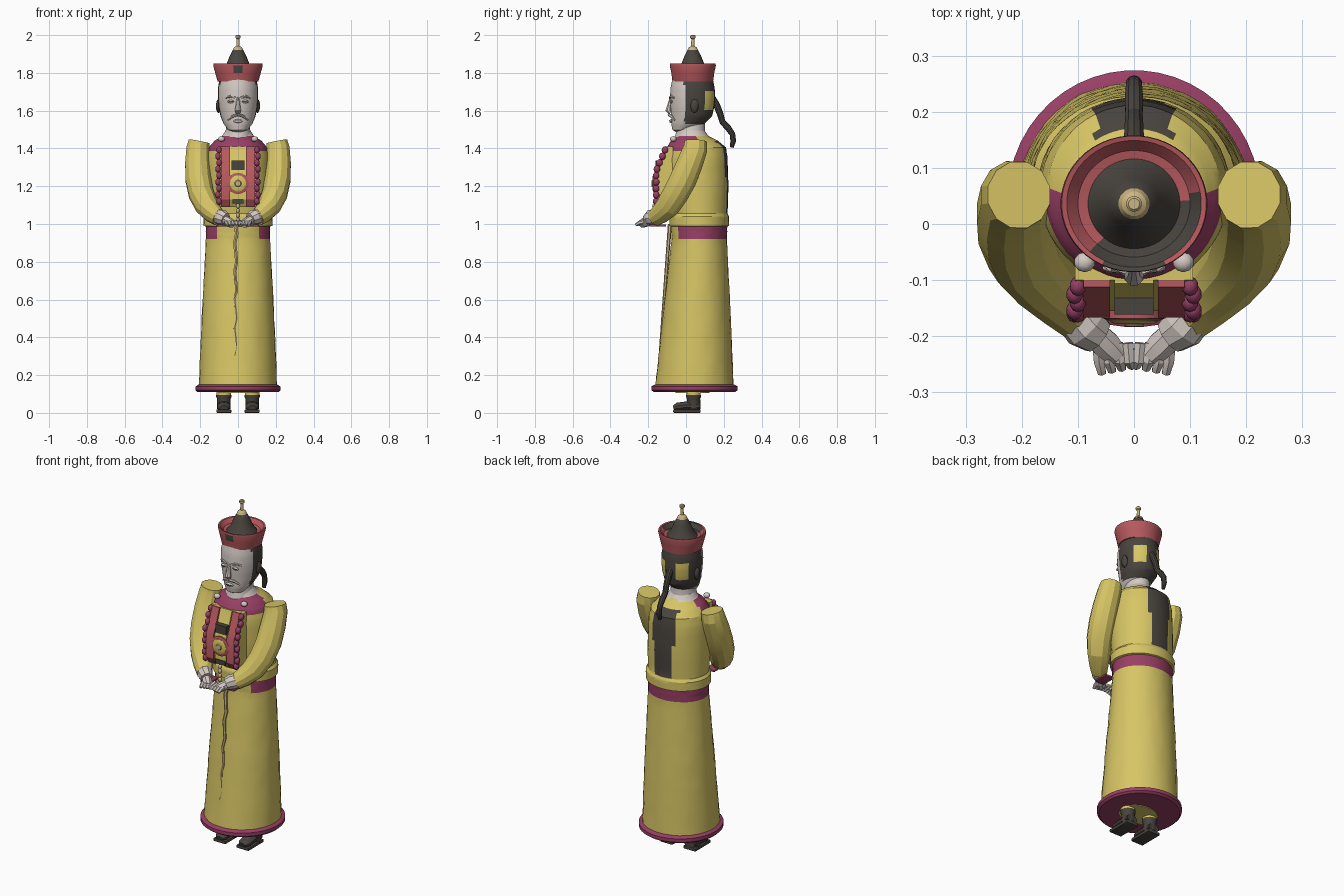
import bpy, bmesh, math, random
from mathutils import Vector, Matrix

random.seed(4)
if "Cube" in bpy.data.objects:
    bpy.data.objects.remove(bpy.data.objects["Cube"])


def material(name, rgb):
    m = bpy.data.materials.new(name)
    m.use_nodes = True
    m.diffuse_color = (*rgb, 1)
    m.node_tree.nodes["Principled BSDF"].inputs["Base Color"].default_value = (*rgb, 1)
    return m


YELLOW = material("yellow silk", (0.68, 0.56, 0.13))
MAGENTA = material("magenta trim", (0.32, 0.05, 0.13))
RED = material("red felt", (0.47, 0.10, 0.11))
DARK = material("dark brown", (0.065, 0.057, 0.048))
SKIN = material("pale skin", (0.66, 0.59, 0.55))
TAN = material("tan brass", (0.60, 0.46, 0.22))


def finish(name, bm, mats, rule=None, angle=30):
    """Turn a bmesh into a named object; rule maps a face centre to a slot."""
    bmesh.ops.recalc_face_normals(bm, faces=bm.faces[:])
    if rule:
        for f in bm.faces:
            f.material_index = rule(f.calc_center_median())
    me = bpy.data.meshes.new(name)
    bm.to_mesh(me)
    bm.free()
    for m in mats:
        me.materials.append(m)
    ob = bpy.data.objects.new(name, me)
    bpy.context.collection.objects.link(ob)
    bpy.ops.object.select_all(action="DESELECT")
    ob.select_set(True)
    bpy.context.view_layer.objects.active = ob
    bpy.ops.object.shade_smooth_by_angle(angle=math.radians(angle))
    return ob


def skin_rings(bm, rings):
    """Bridge consecutive rings of points and cap both ends."""
    rows = [[bm.verts.new(p) for p in ring] for ring in rings]
    n = len(rows[0])
    for a, b in zip(rows, rows[1:]):
        for i in range(n):
            j = (i + 1) % n
            bm.faces.new((a[i], a[j], b[j], b[i]))
    bm.faces.new(rows[0][::-1])
    bm.faces.new(rows[-1])


def loft(name, rings, mats, rule=None, n=48, steps=1, jitter=0.0, x=0.0):
    """Stack ellipses given as (z, centre y, radius x, radius y)."""
    full = []
    for a, b in zip(rings, rings[1:]):
        full += [[p + (q - p) * k / steps for p, q in zip(a, b)] for k in range(steps)]
    full.append(rings[-1])
    bm = bmesh.new()
    rows = []
    for z, cy, rx, ry in full:
        row = []
        for i in range(n):
            t = math.tau * (i + 0.5) / n
            k = 1 + random.uniform(-jitter, jitter)
            row.append((x + rx * k * math.cos(t), cy + ry * k * math.sin(t), z))
        rows.append(row)
    skin_rings(bm, rows)
    return finish(name, bm, mats, rule)


def tube(name, points, mat, n=10, flat=1.0, ref=(1, 0, 0), angle=30):
    """Sweep a circle along (x, y, z, radius) points."""
    bm = bmesh.new()
    rows = []
    for i, p in enumerate(points):
        a, b = points[max(i - 1, 0)], points[min(i + 1, len(points) - 1)]
        d = (Vector(b[:3]) - Vector(a[:3])).normalized()
        u = Vector(ref)
        u = (u - d * u.dot(d)).normalized()
        v = d.cross(u)
        rows.append([Vector(p[:3]) + p[3] * (u * math.cos(math.tau * (k + .5) / n)
                     + v * flat * math.sin(math.tau * (k + .5) / n)) for k in range(n)])
    skin_rings(bm, rows)
    return finish(name, bm, [mat], angle=angle)


def ball(name, at, size, mat):
    bm = bmesh.new()
    bmesh.ops.create_icosphere(bm, subdivisions=2, radius=1,
                               matrix=Matrix.Translation(at) @ Matrix.Diagonal((*size, 1)))
    return finish(name, bm, [mat])


def box(name, at, size, mat, bevel=0.0):
    bm = bmesh.new()
    bmesh.ops.create_cube(bm, size=1, matrix=Matrix.Translation(at) @ Matrix.Diagonal((*size, 1)))
    if bevel:
        bmesh.ops.bevel(bm, geom=bm.edges[:], offset=bevel, segments=2, affect="EDGES", profile=0.5)
    return finish(name, bm, [mat])


def strip(name, x0, x1, lift, mat):
    """Vertical chest strip following the front profile."""
    profile = [(-.07, 1.41), (-.10, 1.41), (-.135, 1.31), (-.155, 1.27),
               (-.155, 1.13), (-.13, 1.09), (-.07, 1.09)]
    bm = bmesh.new()
    skin_rings(bm, [[(x, y - lift, z) for y, z in profile] for x in (x0, x1)])
    return finish(name, bm, [mat])


# Robe skirt with its sash, and the hem
loft("skirt", [(.14, .045, .208, .208), (.55, .058, .19, .177), (.92, .07, .17, .146), (1.0, .07, .17, .15)],
     [YELLOW, MAGENTA], lambda c: int(c.z > .92 and c.y > -.045), steps=8, jitter=.008)
loft("hem", [(.11, .045, .12, .12), (.11, .045, .215, .215), (.12, .045, .225, .229),
             (.14, .045, .225, .229), (.15, .045, .208, .21)], [MAGENTA])
loft("robe_lining", [(.106, .035, .11, .09), (.12, .035, .11, .09)], [YELLOW])
tube("skirt_cord", [(-.012 + .006 * math.sin(i * 2.1), -.085 - .055 * i / 14, 1.0 - .05 * i, .011 - .0004 * i)
                    for i in range(15)], TAN, n=6)


# Jacket with collar, neck and dark back panel
def jacket_rule(c):
    if c.z > 1.462 and c.y < .11:
        return 3
    if c.z > 1.385 and c.y < .06:
        return 1
    return 2 if abs(c.x) < .065 and c.y > .1 and 1.07 < c.z < 1.435 else 0


loft("jacket", [(.985, .07, .165, .145), (.99, .07, .182, .158), (1.04, .07, .182, .158), (1.055, .07, .17, .15),
                (1.2, .06, .172, .165), (1.35, .055, .168, .165), (1.405, .055, .155, .157),
                (1.44, .045, .125, .125), (1.465, .035, .085, .085), (1.495, .03, .065, .068)],
     [YELLOW, MAGENTA, DARK, SKIN], jacket_rule, steps=3, jitter=.004)
loft("neck", [(1.42, .02, .085, .09), (1.46, .02, .07, .08), (1.54, .03, .06, .07)], [SKIN], n=24)

# Chest ornament
strip("chest_panel", -.105, .105, 0, YELLOW)
strip("center_band", -.035, .035, .006, YELLOW)
for s, side in ((1, "left"), (-1, "right")):
    strip(side + "_red_band", min(s * .043, s * .09), max(s * .043, s * .09), .012, RED)
    for i in range(9):
        z = 1.12 + .034 * i
        y = -.158 if z < 1.28 else -.158 + (z - 1.28) * .42
        ball(f"{side}_trim_bead_{i}", (s * (.1 + .006 * (i % 2)), y, z), (.015, .018, .02), MAGENTA)
    ball(side + "_collar_knob", (s * .088, -.068, 1.45), (.019, .018, .015), SKIN)
box("dark_clasp", (0, -.146, 1.31), (.07, .03, .05), DARK)
for name, r, y, mat in (("medallion_rim", .057, -.168, RED), ("medallion", .043, -.174, YELLOW),
                        ("medallion_boss", .018, -.179, TAN)):
    tube(name, [(0, -.14, 1.215, r), (0, y, 1.215, r), (0, y - .004, 1.215, r * .8)], mat, n=20)
box("lower_clasp", (0, -.16, 1.12), (.06, .012, .025), DARK)
for i in range(4):
    ball(f"pendant_bead_{i}", (0, -.168, 1.095 - .025 * i), (.011, .011, .014), TAN)

# Sleeves, cuffs, hands and boots on both sides
for s, side in ((1, "left"), (-1, "right")):
    sleeve = [(.205, .052, 1.437, .058), (.212, .05, 1.40, .063), (.214, .02, 1.32, .068), (.21, -.015, 1.235, .07),
              (.195, -.055, 1.16, .068), (.165, -.095, 1.095, .062), (.13, -.135, 1.055, .052), (.10, -.168, 1.03, .042)]
    tube(side + "_sleeve", [(s * x, y, z, r) for x, y, z, r in sleeve], YELLOW, n=12, flat=1.05, angle=18)
    tube(side + "_cuff", [(s * .105, -.16, 1.04, .04), (s * .085, -.185, 1.035, .042),
                          (s * .065, -.20, 1.025, .034)], SKIN, n=9, ref=(0, 0, 1), angle=15)
    box(side + "_cuff_lining", (s * .08, -.15, .992), (.06, .09, .012), MAGENTA, .004)
    tube(side + "_hand", [(s * .075, -.19, 1.025, .024), (s * .05, -.215, 1.01, .027),
                          (s * .03, -.235, 1.0, .022)], SKIN, n=8, ref=(0, 0, 1), angle=15)
    for i in range(4):
        x = .065 - .018 * i
        tube(f"{side}_finger_{i}", [(s * x, -.212, 1.012, .011), (s * (x - .003), -.245, 1.008, .011),
                                    (s * (x - .008), -.266 + .004 * i, .995, .008)], SKIN, n=6)
    box(side + "_boot_sole", (s * .075, .005, .009), (.08, .145, .018), DARK, .005)
    tube(side + "_boot_foot", [(s * .075, .075, .035, .034), (s * .075, 0, .036, .036),
                               (s * .075, -.045, .03, .036), (s * .075, -.066, .024, .022)], DARK, n=12, flat=.7)
    loft(side + "_boot_shaft", [(.02, .04, .036, .038), (.075, .04, .036, .036), (.085, .04, .042, .04),
                                (.095, .04, .042, .04)], [DARK], n=16, x=s * .075)
    loft(side + "_trouser_cuff", [(.09, .04, .038, .037), (.14, .04, .042, .04)], [YELLOW], n=16, x=s * .075)


# Head with hair and gold hair ornaments
def head_rule(c):
    if c.y > .10 and abs(c.x) > .03 and 1.61 < c.z < 1.705:
        return 2
    return int(c.y > -.008 and c.z > 1.525)


loft("head", [(1.488, -.025, .03, .03), (1.498, -.02, .052, .052), (1.53, .01, .076, .088), (1.57, .03, .093, .108),
              (1.62, .034, .103, .116), (1.67, .035, .107, .12), (1.72, .035, .106, .117), (1.77, .035, .098, .107)],
     [SKIN, DARK, YELLOW], head_rule, steps=3)
for s, side in ((1, "left"), (-1, "right")):
    ball(side + "_ear", (s * .103, .045, 1.625), (.014, .022, .038), DARK)
    ball(side + "_eye", (s * .038, -.078, 1.648), (.019, .008, .009), SKIN)
    box(side + "_eye_slit", (s * .038, -.085, 1.648), (.026, .004, .004), DARK)
    tube(side + "_brow", [(s * .015, -.084, 1.668, .006), (s * .04, -.08, 1.676, .007),
                          (s * .066, -.062, 1.668, .004)], SKIN, n=6)
    tube(side + "_moustache", [(s * .004, -.09, 1.578, .008), (s * .03, -.077, 1.57, .008),
                               (s * .055, -.06, 1.55, .004)], SKIN, n=6, ref=(0, 0, 1))
tube("nose", [(0, -.077, 1.675, .008), (0, -.088, 1.63, .012), (0, -.093, 1.602, .018),
              (0, -.083, 1.588, .012)], SKIN, n=8)
ball("lips", (0, -.079, 1.545), (.025, .01, .01), SKIN)
box("mouth_line", (0, -.088, 1.546), (.034, .004, .004), DARK)
tube("braid", [(0, .135, 1.67, .02), (0, .162, 1.63, .018), (0, .182, 1.58, .017), (0, .193, 1.54, .016),
               (0, .222, 1.51, .017), (0, .246, 1.475, .015), (0, .25, 1.44, .015), (0, .242, 1.405, .01)], DARK)


# Hat with upturned brim, crown and finial
def hat_rule(c):
    r = math.hypot(c.x, c.y - .036)
    inside = 1.80 < c.z and r < .118
    return int(c.z > 1.80 and r < .085 or inside and c.x * .5 - c.y > .0)


loft("hat", [(1.757, .036, .095, .095), (1.755, .036, .108, .108), (1.80, .036, .121, .114), (1.838, .036, .131, .122),
             (1.85, .036, .129, .121), (1.848, .036, .120, .113), (1.825, .036, .1, .095), (1.822, .036, .082, .08),
             (1.85, .036, .06, .06), (1.89, .036, .044, .044), (1.92, .036, .028, .028), (1.93, .036, .015, .015)],
     [RED, DARK], hat_rule)
loft("finial", [(1.922, .036, .028, .028), (1.934, .036, .022, .022), (1.942, .036, .009, .009),
                (1.98, .036, .008, .008), (1.985, .036, .014, .014), (1.996, .036, .014, .014),
                (2.0, .036, .01, .01)], [TAN], n=16)
